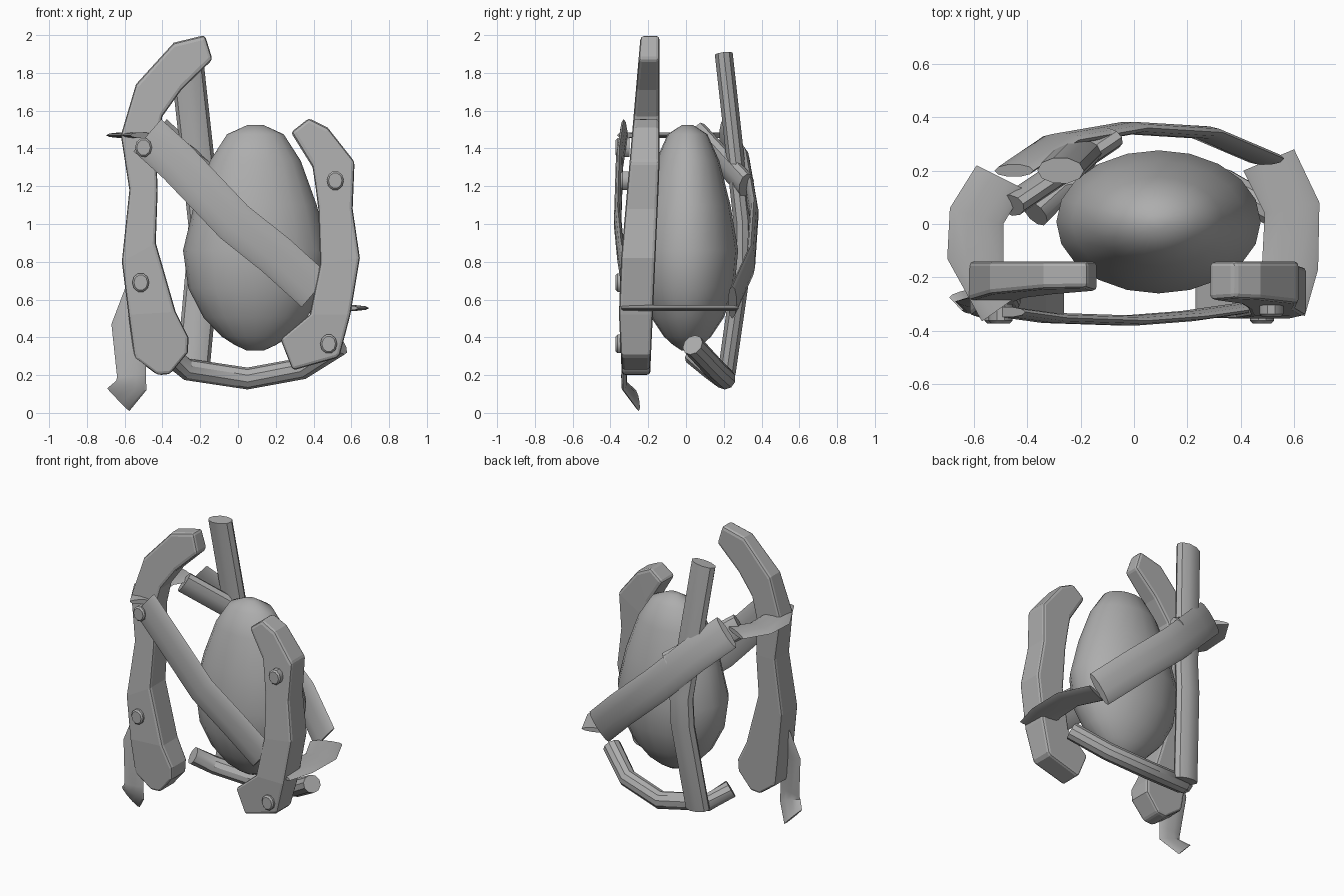
import bpy, bmesh, math
from mathutils import Vector as V

if "Cube" in bpy.data.objects:
    bpy.data.objects.remove(bpy.data.objects["Cube"])

grey = bpy.data.materials.new("plain grey")
grey.diffuse_color = (0.42, 0.42, 0.42, 1)
grey.use_nodes = True
grey.node_tree.nodes["Principled BSDF"].inputs["Base Color"].default_value = grey.diffuse_color


def loft(name, rings, smooth=35, bevel=0):
    """Skin a list of equal-length rings and cap both ends."""
    bm = bmesh.new()
    vs = [[bm.verts.new(p) for p in r] for r in rings]
    n = len(vs[0])
    for a, b in zip(vs, vs[1:]):
        for i in range(n):
            j = (i + 1) % n
            bm.faces.new((a[i], a[j], b[j], b[i]))
    bm.faces.new(vs[0])
    bm.faces.new(vs[-1])
    bmesh.ops.recalc_face_normals(bm, faces=bm.faces)
    me = bpy.data.meshes.new(name)
    bm.to_mesh(me)
    bm.free()
    me.materials.append(grey)
    ob = bpy.data.objects.new(name, me)
    bpy.context.collection.objects.link(ob)
    if bevel:
        m = ob.modifiers.new("bevel", 'BEVEL')
        m.width, m.segments = bevel, 2
        m.limit_method, m.angle_limit = 'ANGLE', math.radians(40)
    if smooth:
        bpy.ops.object.select_all(action='DESELECT')
        ob.select_set(True)
        bpy.context.view_layer.objects.active = ob
        bpy.ops.object.shade_smooth_by_angle(angle=math.radians(smooth))
    return ob


def oval(c, w, t, sides):
    c, w, t = V(c), V(w), V(t)
    return [c + w * math.cos(2 * math.pi * i / sides) + t * math.sin(2 * math.pi * i / sides)
            for i in range(sides)]


def ribbon(name, edges, t, sides=10):
    """Lens-shaped band between pairs of edge points."""
    return loft(name, [oval((V(a) + V(b)) / 2, (V(a) - V(b)) / 2, t, sides) for a, b in edges])


def strap(name, centres, w, t):
    return loft(name, [oval(c, w, t, 10) for c in centres])


def pipe(name, pts, r1, r2, side, sides=10):
    """Pipe with radius r1 along the side direction and r2 across it."""
    pts, rings = [V(p) for p in pts], []
    for i, p in enumerate(pts):
        d = (pts[min(i + 1, len(pts) - 1)] - pts[max(i - 1, 0)]).normalized()
        s = V(side)
        s = (s - d * s.dot(d)).normalized()
        rings.append(oval(p, s * r1, d.cross(s) * r2, sides))
    return loft(name, rings)


def lerp(z, table):
    for (z0, y0), (z1, y1) in zip(table, table[1:]):
        if z <= z1:
            return y0 + (y1 - y0) * (z - z0) / (z1 - z0)
    return table[-1][1]


FRONT = [(0.0, -.33), (.2, -.34), (.52, -.355), (.8, -.345), (2.0, -.24)]
BACK = [(0.0, -.2), (.2, -.19), (1.3, -.14), (2.0, -.14)]


def plate(name, rows):
    """Thick bent plate, rows hold outer and inner outline points."""
    rings = []
    for xo, zo, xi, zi in rows:
        rings.append([(xo, lerp(zo, FRONT), zo), (xi, lerp(zi, FRONT), zi),
                      (xi, lerp(zi, BACK), zi), (xo, lerp(zo, BACK), zo)])
    return loft(name, rings, smooth=0, bevel=0.018)


# Egg-shaped core
egg = [(.33, .045), (.36, .11), (.405, .18), (.505, .275), (.66, .355), (.86, .383), (1.1, .325),
       (1.335, .24), (1.475, .15), (1.525, .04)]
loft("egg_core", [oval((.092, .008, z), (r, 0, 0), (0, r * .7, 0), 20) for z, r in egg], 50)

# Front plates
plate("left_plate", [(-.175, 2.0, -.135, 1.87), (-.34, 1.96, -.3, 1.71), (-.54, 1.74, -.40, 1.57),
                     (-.62, 1.47, -.435, 1.42), (-.575, 1.18, -.425, 1.18),
                     (-.615, .8, -.435, .9), (-.58, .52, -.33, .535),
                     (-.552, .31, -.262, .40), (-.545, .29, -.265, .32), (-.425, .2, -.36, .205)])
plate("right_plate", [(.375, 1.56, .28, 1.485), (.475, 1.51, .395, 1.3), (.617, 1.33, .41, 1.2),
                      (.607, 1.08, .425, 1.08), (.645, .82, .435, .79),
                      (.595, .52, .38, .52), (.538, .29, .225, .40), (.53, .29, .29, .225)][:6]
      + [(.54, .31, .225, .39), (.52, .29, .29, .225)])

# Diagonal straps in front and behind
strap("front_strap", [(-.48, -.33, 1.47), (-.32, -.352, 1.325), (-.02, -.362, 1.01),
                      (.2, -.345, .835), (.41, -.315, .645)], (.073, 0, .085), (0, .02, 0))
strap("back_strap", [(-.45, .2, 1.47), (-.28, .315, 1.31), (-.02, .36, 1.05),
                     (.26, .343, .80), (.49, .245, .585)], (.073, 0, .085), (0, .024, 0))

# Flat side bands tying the straps to the plates
T = (0, 0, .016)
ribbon("left_side_band", [((a, b, 1.47), (c, d, 1.47)) for a, b, c, d in
                          [(-.59, .22, -.41, .13), (-.69, .06, -.49, .0),
                           (-.7, -.13, -.49, -.14), (-.57, -.365, -.45, -.28)]], T)
ribbon("right_side_band", [((a, b, .555), (c, d, .555)) for a, b, c, d in
                           [(.6, .28, .41, .2), (.695, .08, .49, .04),
                            (.69, -.17, .48, -.15), (.64, -.345, .43, -.28)]], T)

# Hanging strip at the lower left
ribbon("hanging_strip", [((-.59, -.27, .68), (-.5, -.28, .62)), ((-.67, -.29, .47), (-.49, -.32, .45)),
                         ((-.64, -.32, .19), (-.487, -.335, .21)), ((-.645, -.325, .17), (-.485, -.33, .12)),
                         ((-.692, -.275, .13), (-.575, -.25, .01))], (0, .014, .004))

# Round pipes
pipe("upright_pipe", [(-.275, .2, 1.9), (-.175, .30, 1.0), (-.185, .30, .8), (-.24, .215, .21)],
     .088, .05, (1, 0, 0))
pipe("bottom_pipe", [(-.37, .04, .31), (-.27, .14, .23), (.05, .205, .182), (.34, .15, .235),
                     (.54, .035, .36)], .058, .058, (0, 0, 1))
pipe("upper_stub_pipe", [(-.46, .07, 1.47), (-.09, .32, 1.2)], .08, .045, (.5, 0, 1))

# Bolts
for name, x, y, z in [("upper_left_bolt", -.5, -.35, 1.405), ("lower_left_bolt", -.515, -.35, .69),
                      ("upper_right_bolt", .515, -.325, 1.23), ("lower_right_bolt", .48, -.35, .365)]:
    loft(name, [oval((x, y + dy, z), (r, 0, 0), (0, 0, r * 1.15), 10)
                for dy, r in [(.05, .045), (-.012, .045), (-.022, .036)]])
